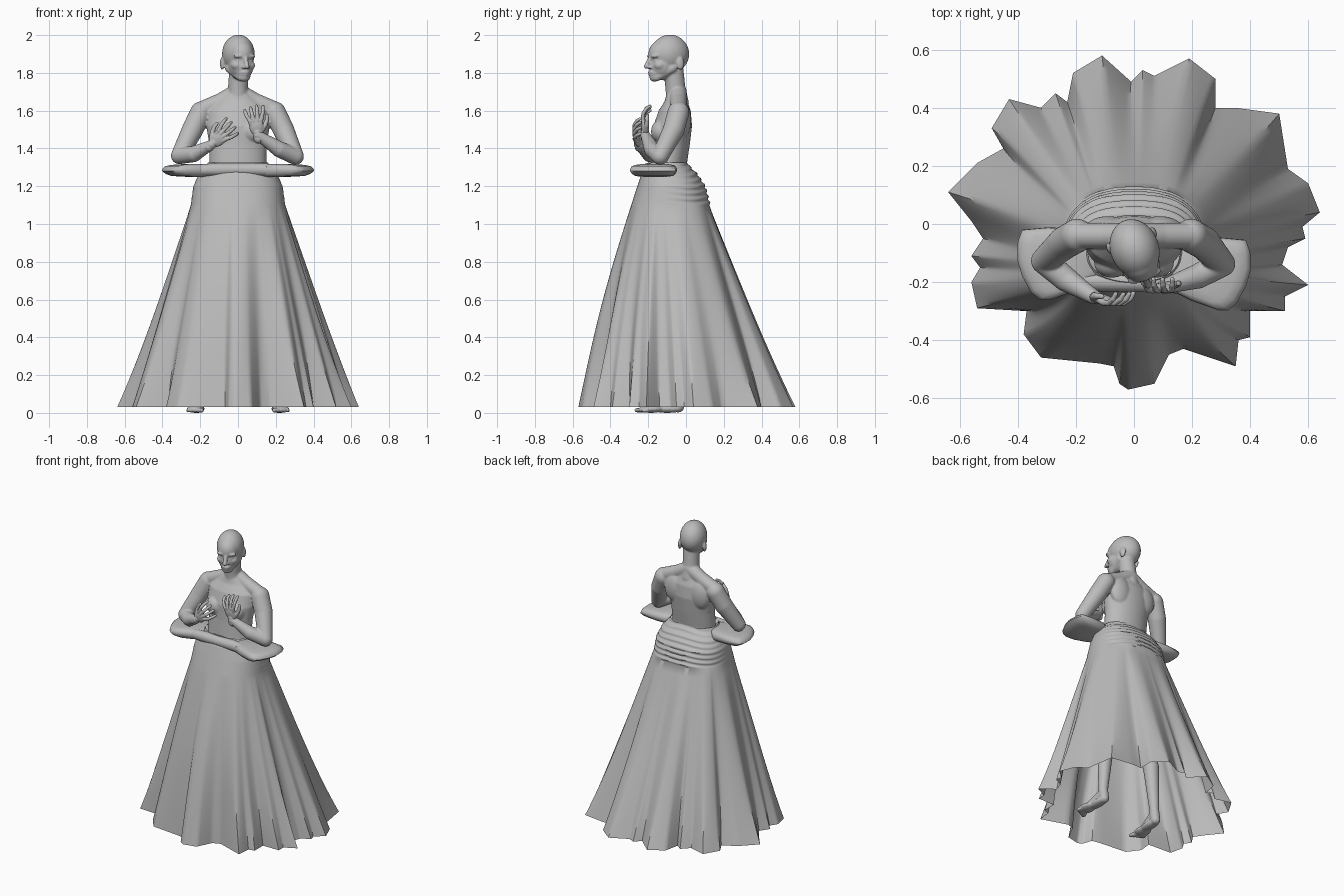
import bpy, bmesh
from math import sin, cos, pi, radians, atan2, copysign
from mathutils import Vector, Matrix

cube = bpy.data.objects.get("Cube")
if cube:
    bpy.data.objects.remove(cube, do_unlink=True)

grey = bpy.data.materials.new("plain grey")
grey.use_nodes = True
grey.diffuse_color = (0.5, 0.5, 0.5, 1)
grey.node_tree.nodes["Principled BSDF"].inputs["Base Color"].default_value = (0.5, 0.5, 0.5, 1)


def finish(name, bm, voxel=0, smooth=2, angle=60):
    """Turn a bmesh into an object; a voxel size fuses overlapping volumes."""
    bmesh.ops.recalc_face_normals(bm, faces=bm.faces)
    mesh = bpy.data.meshes.new(name)
    bm.to_mesh(mesh)
    bm.free()
    mesh.materials.append(grey)
    obj = bpy.data.objects.new(name, mesh)
    bpy.context.collection.objects.link(obj)
    bpy.ops.object.select_all(action='DESELECT')
    obj.select_set(True)
    bpy.context.view_layer.objects.active = obj
    if voxel:
        mod = obj.modifiers.new("fuse", 'REMESH')
        mod.mode = 'VOXEL'
        mod.voxel_size = voxel
        soft = obj.modifiers.new("soften", 'SMOOTH')
        soft.iterations = smooth
        for m in ("fuse", "soften"):
            bpy.ops.object.modifier_apply(modifier=m)
    bpy.ops.object.shade_smooth_by_angle(angle=radians(angle))


def blob(bm, loc, size, frame=Matrix()):
    mat = frame @ Matrix.Translation(loc) @ Matrix.Diagonal((*size, 1))
    bmesh.ops.create_uvsphere(bm, u_segments=32, v_segments=20, radius=1, matrix=mat)


def limb(bm, joints, frame=Matrix()):
    """Chain of tapered segments through (x, y, z, radius) joints."""
    for j in joints:
        blob(bm, j[:3], (j[3],) * 3, frame)
    for a, b in zip(joints, joints[1:]):
        p, q = Vector(a[:3]), Vector(b[:3])
        turn = (q - p).to_track_quat('Z', 'Y').to_matrix().to_4x4()
        bmesh.ops.create_cone(bm, cap_ends=True, segments=24, radius1=a[3], radius2=b[3],
                              depth=(q - p).length,
                              matrix=frame @ Matrix.Translation((p + q) / 2) @ turn)


def loft(bm, rings, caps=True):
    rows = [[bm.verts.new(p) for p in ring] for ring in rings]
    n = len(rows[0])
    for a, b in zip(rows, rows[1:]):
        for i in range(n):
            bm.faces.new((a[i], a[(i + 1) % n], b[(i + 1) % n], b[i]))
    if caps:
        bm.faces.new(rows[0])
        bm.faces.new(rows[-1])


# Torso: (height, half width, centre y, half depth)
body = bmesh.new()
torso = [(1.02, .15, -.09, .1), (1.2, .165, -.09, .11), (1.32, .15, -.088, .093),
         (1.42, .152, -.077, .097), (1.52, .168, -.07, .102), (1.6, .16, -.06, .085),
         (1.65, .11, -.053, .06), (1.7, .055, -.05, .05)]
loft(body, [[(w * cos(k * pi / 20), cy + d * sin(k * pi / 20), z) for k in range(40)]
            for z, w, cy, d in torso])
limb(body, [(0, -.045, 1.64, .06), (0, -.056, 1.72, .053), (.005, -.065, 1.81, .052)])
for s in (-1, 1):
    limb(body, [(0, -.042, 1.7, .046), (s * .09, -.04, 1.65, .044), (s * .18, -.04, 1.61, .045)])
    blob(body, (s * .075, -.135, 1.49), (.062, .05, .06))
    blob(body, (s * .09, -.02, 1.55), (.08, .047, .1))

# Arms, bent up in front of the chest
limb(body, [(-.196, -.04, 1.59, .058), (-.24, -.065, 1.5, .057), (-.31, -.127, 1.362, .045),
            (-.235, -.19, 1.37, .043), (-.14, -.25, 1.42, .026)])
limb(body, [(.196, -.04, 1.59, .058), (.24, -.065, 1.5, .057), (.304, -.137, 1.358, .045),
            (.22, -.18, 1.395, .043), (.105, -.215, 1.47, .026)])

# Head, turned a little to its left
head = Matrix.Translation((.002, -.085, 0)) @ Matrix.Rotation(radians(20), 4, 'Z')
blob(body, (0, 0, 1.9), (.084, .104, .102), head)
blob(body, (0, -.03, 1.9), (.07, .088, .08), head)
blob(body, (0, -.04, 1.84), (.067, .073, .078), head)
blob(body, (0, -.067, 1.8), (.042, .047, .038), head)
blob(body, (0, -.088, 1.777), (.025, .026, .024), head)
limb(body, [(0, -.108, 1.885, .011), (0, -.134, 1.834, .013)], head)
blob(body, (0, -.108, 1.804), (.024, .014, .007), head)
blob(body, (0, -.106, 1.791), (.021, .014, .008), head)
for s in (-1, 1):
    limb(body, [(s * .05, -.005, 1.825, .026), (s * .014, -.08, 1.777, .022)], head)
    blob(body, (s * .03, -.098, 1.888), (.032, .018, .01), head)
    blob(body, (s * .031, -.088, 1.864), (.017, .015, .011), head)
    blob(body, (s * .04, -.07, 1.84), (.026, .032, .025), head)
    blob(body, (s * .013, -.12, 1.83), (.01, .011, .009), head)
    blob(body, (s * .08, .03, 1.85), (.011, .021, .035), head)
finish("body", body, .005, smooth=7)


def hand(name, wrist, forward, thumb_sign):
    """Open hand with its palm toward the chest."""
    bm = bmesh.new()
    f = Vector(forward).normalized()
    n = Vector((0, 1, 0))
    n = (n - f * n.dot(f)).normalized()
    s = n.cross(f) * thumb_sign
    frame = Matrix.Translation(wrist) @ Matrix((s, n, f)).transposed().to_4x4()
    limb(bm, [(0, 0, -.02, .025), (0, 0, .015, .022)], frame)
    blob(bm, (0, 0, .045), (.038, .017, .046), frame)
    for i, reach in enumerate((.8, .95, 1, .92)):
        k = i - 1.5
        limb(bm, [(k * .016, 0, .05, .012), (k * .02, -.004, .08, .011),
                  (k * .028, .002, .08 + .034 * reach, .01),
                  (k * .032, .022, .08 + .06 * reach, .0095),
                  (k * .033, .042, .08 + .07 * reach, .008)], frame)
    limb(bm, [(.018, .004, .02, .016), (.045, .012, .045, .013),
              (.06, .018, .072, .011), (.063, .022, .095, .009)], frame)
    finish(name, bm, .003)


hand("right_hand", (-.14, -.25, 1.42), (.72, -.22, .66), -1)
hand("left_hand", (.105, -.215, 1.47), (-.15, -.12, 1), 1)

# Legs and bare feet
for side, s in (("right", -1), ("left", 1)):
    leg = bmesh.new()
    limb(leg, [(s * .09, -.08, 1.05, .085), (s * .165, -.085, .56, .055), (s * .185, -.055, .4, .05),
               (s * .208, -.05, .1, .03), (s * .208, -.04, .032, .03)])
    limb(leg, [(s * .208, -.055, .075, .028), (s * .225, -.19, .026, .022)])
    blob(leg, (s * .225, -.185, .021), (.046, .065, .021))
    blob(leg, (s * .212, -.1, .022), (.035, .09, .022))
    for i in range(5):
        blob(leg, (s * (.193 + i * .018), -.253 + i * .009, .014), (.012 - i * .001, .022, .013))
    finish(side + "_leg", leg, .006, smooth=3)

# Skirt hem outline in hundredths, counter-clockwise
hem = [(64, 4), (60, 14), (53, 19), (50, 38), (35, 40), (28, 40), (28, 50), (19, 57), (7, 51),
       (3, 53), (-1, 49), (-11, 58), (-21, 52), (-23, 42), (-27, 45), (-32, 40), (-43, 43),
       (-49, 33), (-45, 26), (-54, 21), (-64, 11), (-56, 1), (-52, -5), (-56, -11), (-53, -15),
       (-56, -20), (-54, -29), (-37, -30), (-38, -38), (-32, -46), (-12, -48), (-7, -49),
       (-5, -55), (-2, -57), (7, -55), (12, -45), (17, -43), (35, -49), (36, -40), (40, -39),
       (40, -30), (52, -30), (52, -25), (60, -21), (51, -14), (53, -8), (59, -5), (58, -1)]
edge = []
for i, p in enumerate(hem):
    a, b = Vector(p) / 100, Vector(hem[(i + 1) % len(hem)]) / 100
    edge += [a.lerp(b, k / 6) for k in range(6)]
# Softer copy of the outline for the rounded folds above the hem
soft = edge
for _ in range(14):
    soft = [(soft[i - 1] + p * 2 + soft[(i + 1) % len(soft)]) / 4 for i, p in enumerate(soft)]

# Upper skirt: (height, half width, front y, back y)
waist = [(1.1, .25, -.29, .128), (1.2, .236, -.258, .102), (1.265, .208, -.236, .06),
         (1.3, .178, -.218, .025), (1.325, .158, -.2, .008)]


def full(v):
    return copysign(abs(v) ** .86, v)


def waist_ring(z):
    z = min(max(z, waist[0][0]), waist[-1][0])
    for lo, hi in zip(waist, waist[1:]):
        if z <= hi[0]:
            t = (z - lo[0]) / (hi[0] - lo[0])
            w, front, back = (lo[k] + (hi[k] - lo[k]) * t for k in (1, 2, 3))
            break
    ring = []
    for p in edge:
        ang = atan2(p.y, p.x)
        # gathered horizontal drapes across the back
        drape = max(0, sin(ang) + .15) * .004 * sin(z * 200 + 1.5 * sin(ang * 3))
        ring.append(Vector(((w + drape) * full(cos(ang)),
                            (front + back) / 2 + ((back - front) / 2 + drape) * full(sin(ang)), z)))
    return ring


top = waist_ring(1.1)
rings = []
for k in range(21):
    t = 1 - k / 20
    ring = []
    for a, b, c in zip(top, edge, soft):
        p = a.xy.lerp(c.lerp(b, t ** 3), t)
        p.y -= .022 * sin(pi * t) * max(0, -b.normalized().y)
        ring.append(Vector((*p, 1.1 - 1.07 * t)))
    rings.append(ring)
rings += [waist_ring(1.1 + .225 * k / 36) for k in range(1, 37)]
skirt = bmesh.new()
loft(skirt, rings, caps=False)
finish("skirt", skirt, angle=50)

# Rolled band across the front of the waist
roll = bmesh.new()
limb(roll, [(-.22, -.195, 1.285, .03), (-.11, -.198, 1.288, .035), (0, -.2, 1.288, .035),
            (.11, -.202, 1.288, .035), (.22, -.215, 1.285, .03)])
finish("front_waist_roll", roll, .006, smooth=4)

# Stiff flaps standing out from the waist on both sides
plan = [(.13, -.06), (.2, -.015), (.3, -.012), (.385, -.02), (.4, -.06), (.403, -.12), (.385, -.18),
        (.355, -.235), (.325, -.262), (.29, -.262), (.2, -.23), (.12, -.19)]
layers = [(.5, 1.25), (.8, 1.254), (.92, 1.265), (1, 1.281), (.985, 1.293), (.93, 1.306),
          (.8, 1.313), (.5, 1.318)]
for side, s, shift in (("right", -1, 0), ("left", 1, -.035)):
    flap = bmesh.new()
    loft(flap, [[(s * (.15 + (x - .15) * k), -.12 + (y + .12) * k + shift, z) for x, y in plan]
                for k, z in layers])
    finish(side + "_waist_flap", flap)
